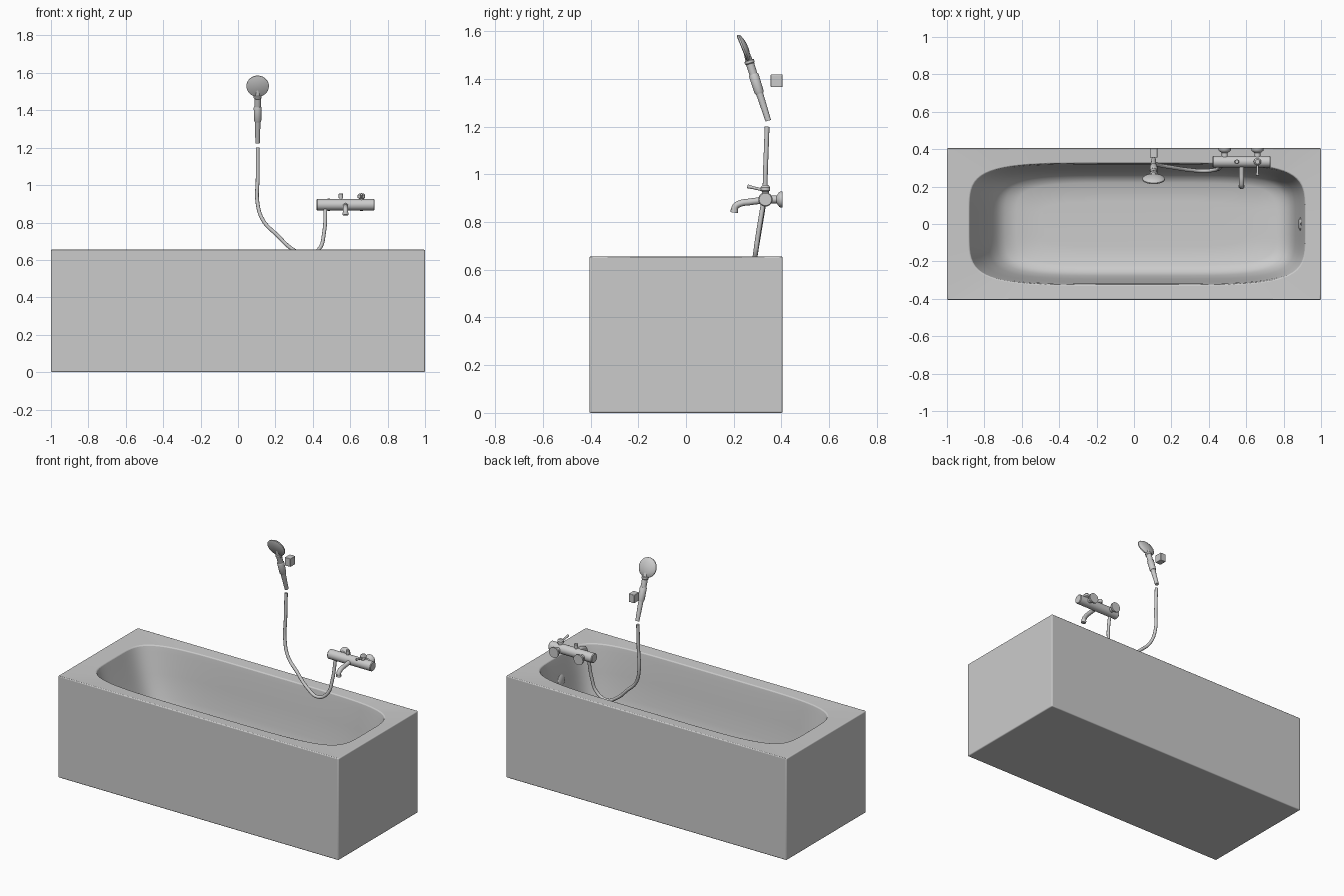
import bpy, bmesh, math
from mathutils import Vector

if "Cube" in bpy.data.objects:
    bpy.data.objects.remove(bpy.data.objects["Cube"])


def mesh_object(name, bm):
    bmesh.ops.recalc_face_normals(bm, faces=bm.faces)
    me = bpy.data.meshes.new(name)
    bm.to_mesh(me)
    bm.free()
    ob = bpy.data.objects.new(name, me)
    bpy.context.collection.objects.link(ob)
    return ob


def skin(name, rings):
    """Bridge equal-length rings of points and cap both ends."""
    bm = bmesh.new()
    loops = [[bm.verts.new(p) for p in ring] for ring in rings]
    for a, b in zip(loops, loops[1:]):
        for i in range(len(a)):
            j = (i + 1) % len(a)
            bm.faces.new((a[i], a[j], b[j], b[i]))
    bm.faces.new(loops[0])
    bm.faces.new(loops[-1])
    return mesh_object(name, bm)


def lathe(name, start, axis, profile, sides=32):
    """Profile of (distance along axis, radius) turned around the axis."""
    q = Vector((0, 0, 1)).rotation_difference(Vector(axis))
    rings = []
    for t, r in profile:
        rings.append([Vector(start) + q @ Vector((r * math.cos(k * math.tau / sides),
                      r * math.sin(k * math.tau / sides), t)) for k in range(sides)])
    return skin(name, rings)


def tube(name, points, radius):
    cu = bpy.data.curves.new(name, 'CURVE')
    cu.dimensions = '3D'
    cu.bevel_depth = radius
    cu.bevel_resolution = 4
    cu.use_fill_caps = True
    sp = cu.splines.new('BEZIER')
    sp.resolution_u = 8
    sp.bezier_points.add(len(points) - 1)
    for bp, co in zip(sp.bezier_points, points):
        bp.co = co
        bp.handle_left_type = bp.handle_right_type = 'AUTO'
    ob = bpy.data.objects.new(name, cu)
    bpy.context.collection.objects.link(ob)
    bpy.ops.object.select_all(action='DESELECT')
    ob.select_set(True)
    bpy.context.view_layer.objects.active = ob
    bpy.ops.object.convert(target='MESH')
    return bpy.context.object


def bevel(ob, width, segments=3):
    m = ob.modifiers.new("Bevel", 'BEVEL')
    m.width = width
    m.segments = segments
    m.limit_method = 'ANGLE'
    m.angle_limit = math.radians(40)


# Tub: rectangular outside, superellipse basin inside
STEPS = 28
square = []
for k in range(STEPS):
    square.append((-1 + 2 * k / STEPS, -1))
for turn in range(3):
    square += [(-y, x) for x, y in square[-STEPS:]]


def tub_ring(x0, x1, half_y, z, n=None):
    pts = []
    for u, v in square:
        s = (abs(u) ** n + abs(v) ** n) ** (-1 / n) if n else 1
        pts.append(((x0 + x1) / 2 + u * s * (x1 - x0) / 2, v * s * half_y, z))
    return pts


tub = skin("bathtub", [
    tub_ring(-1, 1, .405, 0),
    tub_ring(-1, 1, .405, .655),
    tub_ring(-.88, .915, .325, .65, 5),
    tub_ring(-.868, .906, .319, .61, 5),
    tub_ring(-.83, .886, .308, .48, 5),
    tub_ring(-.78, .862, .294, .34, 5),
    tub_ring(-.735, .84, .276, .245, 5),
    tub_ring(-.69, .81, .255, .205, 5),
    tub_ring(-.63, .76, .22, .185, 5),
    tub_ring(-.50, .60, .12, .18, 5)])
bevel(tub, .006)

# Overflow cover on the end wall
lathe("overflow_cover", (.893, 0, .50), (-1, 0, .18),
      [(0, .034), (.006, .034), (.01, .028)])

# Mixer body, wall connections, spout and controls
lathe("mixer_body", (.42, .333, .895), (1, 0, 0),
      [(0, .026), (.004, .03), (.306, .03), (.31, .026)])
for i, x in enumerate((.485, .66)):
    lathe(f"wall_connection_{i + 1}", (x, .335, .895), (0, 1, 0),
          [(0, .016), (.045, .016), (.056, .031), (.06, .033), (.07, .033)])
tube("spout", [(.575, .333, .893), (.575, .27, .885), (.575, .225, .877),
               (.575, .207, .865), (.575, .202, .84)], .014)
lathe("spout_tip", (.575, .203, .852), (0, -.1, -1), [(0, .016), (.012, .016)])
lathe("diverter_knob", (.55, .333, .91), (0, 0, 1),
      [(0, .008), (.02, .008), (.022, .012), (.042, .012), (.045, .009)])
lathe("lever_hub", (.66, .333, .91), (0, 0, 1),
      [(0, .014), (.018, .014), (.022, .02), (.036, .02), (.045, .012)])
lathe("lever", (.66, .333, .932), (0, -.075, .018),
      [(0, .006), (.05, .006), (.074, .008), (.078, .006)], 16)

# Flexible hose hanging from the hand shower to the mixer
tube("hose", [(.105, .34, 1.20), (.105, .334, 1.04), (.105, .328, .90),
              (.135, .315, .81), (.21, .302, .732), (.29, .29, .658),
              (.37, .284, .622), (.435, .29, .66), (.46, .302, .745),
              (.468, .325, .885)], .01)

# Hand shower
direction = Vector((0, -.08, .25)).normalized()
foot = Vector((.105, .345, 1.225))
lathe("shower_handle", foot, direction,
      [(0, .012), (.10, .0145), (.20, .017), (.25, .0175), (.254, .021),
       (.264, .021), (.268, .015), (.30, .012)])
lathe("holder_collar", foot + direction * .12, direction,
      [(0, .017), (.01, .02), (.08, .021), (.085, .018)])
lathe("shower_head", (.105, .259, 1.537), (0, -.925, -.38),
      [(0, .012), (.004, .035), (.010, .052), (.018, .06), (.024, .06), (.027, .055)], 40)

# Wall bracket
bpy.ops.mesh.primitive_cube_add(size=1, location=(.105, .38, 1.392))
bracket = bpy.context.object
bracket.name = "wall_bracket"
bracket.scale = (.04, .05, .053)
bpy.ops.object.transform_apply(location=False, rotation=False, scale=True)
bevel(bracket, .003, 2)

# Smooth shading with sharp edges kept
for ob in bpy.data.objects:
    ob.select_set(True)
bpy.context.view_layer.objects.active = tub
bpy.ops.object.shade_smooth_by_angle(angle=math.radians(40))
